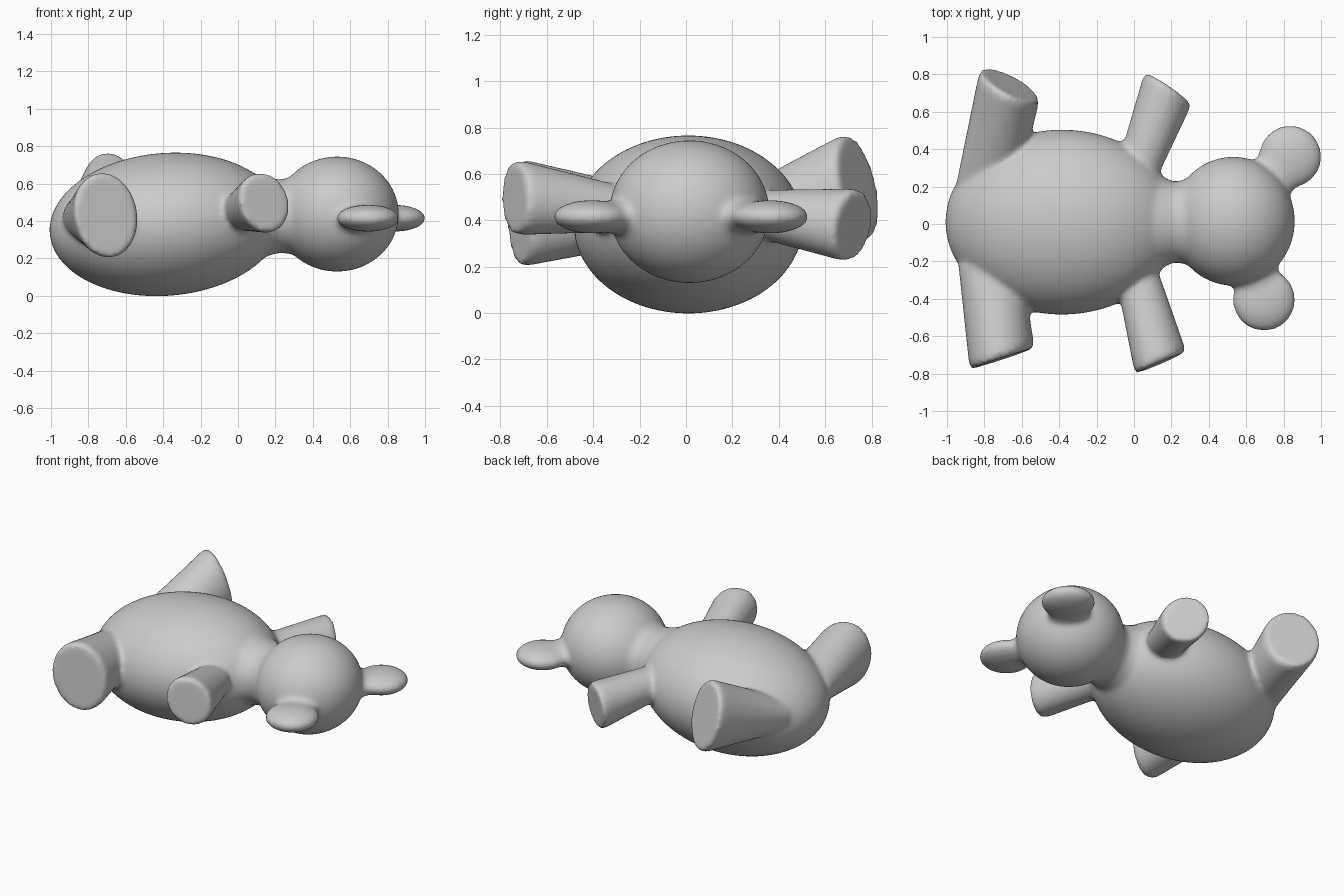
import bpy, bmesh, math
from mathutils import Vector, Matrix

if "Cube" in bpy.data.objects:
    bpy.data.objects.remove(bpy.data.objects["Cube"])

bm = bmesh.new()


def ellipsoid(center, radii, tilt=0.0):
    """Closed ellipsoid, tilted about the y axis."""
    m = (Matrix.Translation(center) @ Matrix.Rotation(tilt, 4, 'Y')
         @ Matrix.Diagonal((*radii, 1)))
    bmesh.ops.create_uvsphere(bm, u_segments=64, v_segments=40, radius=1, matrix=m)


def loft(rings, n=48):
    """Closed tube through elliptical rings given as (center, u, v)."""
    loops = []
    for c, u, v in rings:
        loops.append([bm.verts.new(Vector(c) + Vector(u) * math.cos(2 * math.pi * i / n)
                                   + Vector(v) * math.sin(2 * math.pi * i / n))
                      for i in range(n)])
    for a, b in zip(loops, loops[1:]):
        for i in range(n):
            j = (i + 1) % n
            bm.faces.new((a[i], a[j], b[j], b[i]))
    bm.faces.new(loops[0][::-1])
    bm.faces.new(loops[-1])


def limb(base, base_u, base_v, end, end_u, end_v):
    """Stubby limb from inside the body, flaring to a flat sole."""
    base, end = Vector(base), Vector(end)
    bu, bv, eu, ev = map(Vector, (base_u, base_v, end_u, end_v))
    rings = []
    for t in (0, 0.25, 0.5, 0.75, 0.93, 1.0):
        s = 0.95 if t == 1.0 else 1.0          # softened sole rim
        rings.append((base.lerp(end, t), bu.lerp(eu, t) * s, bv.lerp(ev, t) * s))
    loft(rings)


# torso, neck and head
ellipsoid((-0.385, 0.01, 0.382), (0.625, 0.495, 0.382), -0.08)
loft([((0.0, 0.01, 0.42), (0, 0.3, 0), (0, 0, 0.25)),
      ((0.22, 0.01, 0.425), (0, 0.215, 0), (0, 0, 0.195)),
      ((0.42, 0.02, 0.44), (0, 0.26, 0), (0, 0, 0.23))])
ellipsoid((0.53, 0.015, 0.437), (0.33, 0.345, 0.308))

# flat ears, each with a short root into the head
for x, y in ((0.695, -0.405), (0.835, 0.36)):
    ellipsoid((x, y, 0.415), (0.168, 0.168, 0.072))
    d = (Vector((x, y, 0.415)) - Vector((0.53, 0.015, 0.415))).normalized()
    side = Vector((-d.y, d.x, 0)) * 0.12
    tip = Vector((x, y, 0.415))
    loft([(tip - d * 0.24, side * 1.2, (0, 0, 0.09)), (tip, side, (0, 0, 0.06))])

# arms
limb((0.02, -0.28, 0.45), (0.12, 0, 0), (0, 0, 0.10),
     (0.142, -0.742, 0.50), (0.137, 0.06, 0), (-0.02, 0, 0.165))
limb((0.02, 0.28, 0.43), (0.12, 0, 0), (0, 0, 0.10),
     (0.182, 0.725, 0.378), (0.127, -0.085, 0), (0, 0.02, 0.16))

# legs
limb((-0.77, -0.22, 0.42), (0.17, 0, 0), (0, 0, 0.13),
     (-0.705, -0.72, 0.432), (0.173, 0.058, 0), (-0.02, 0, 0.235))
limb((-0.78, 0.22, 0.40), (0.17, 0, 0), (0, 0, 0.13),
     (-0.665, 0.745, 0.545), (0.158, -0.085, 0), (-0.03, -0.045, 0.235))

bmesh.ops.recalc_face_normals(bm, faces=bm.faces)
mesh = bpy.data.meshes.new("bear_body")
bm.to_mesh(mesh)
bm.free()
bear = bpy.data.objects.new("bear_body", mesh)
bpy.context.collection.objects.link(bear)

grey = bpy.data.materials.new("plain_grey")
grey.diffuse_color = (0.6, 0.6, 0.6, 1)
grey.use_nodes = True
grey.node_tree.nodes["Principled BSDF"].inputs["Base Color"].default_value = grey.diffuse_color
mesh.materials.append(grey)

# fuse the parts into one skin with soft joints
remesh = bear.modifiers.new("fuse", 'REMESH')
remesh.mode = 'VOXEL'
remesh.voxel_size = 0.014
remesh.use_smooth_shade = True
soften = bear.modifiers.new("soften", 'SMOOTH')
soften.factor = 0.5
soften.iterations = 14
